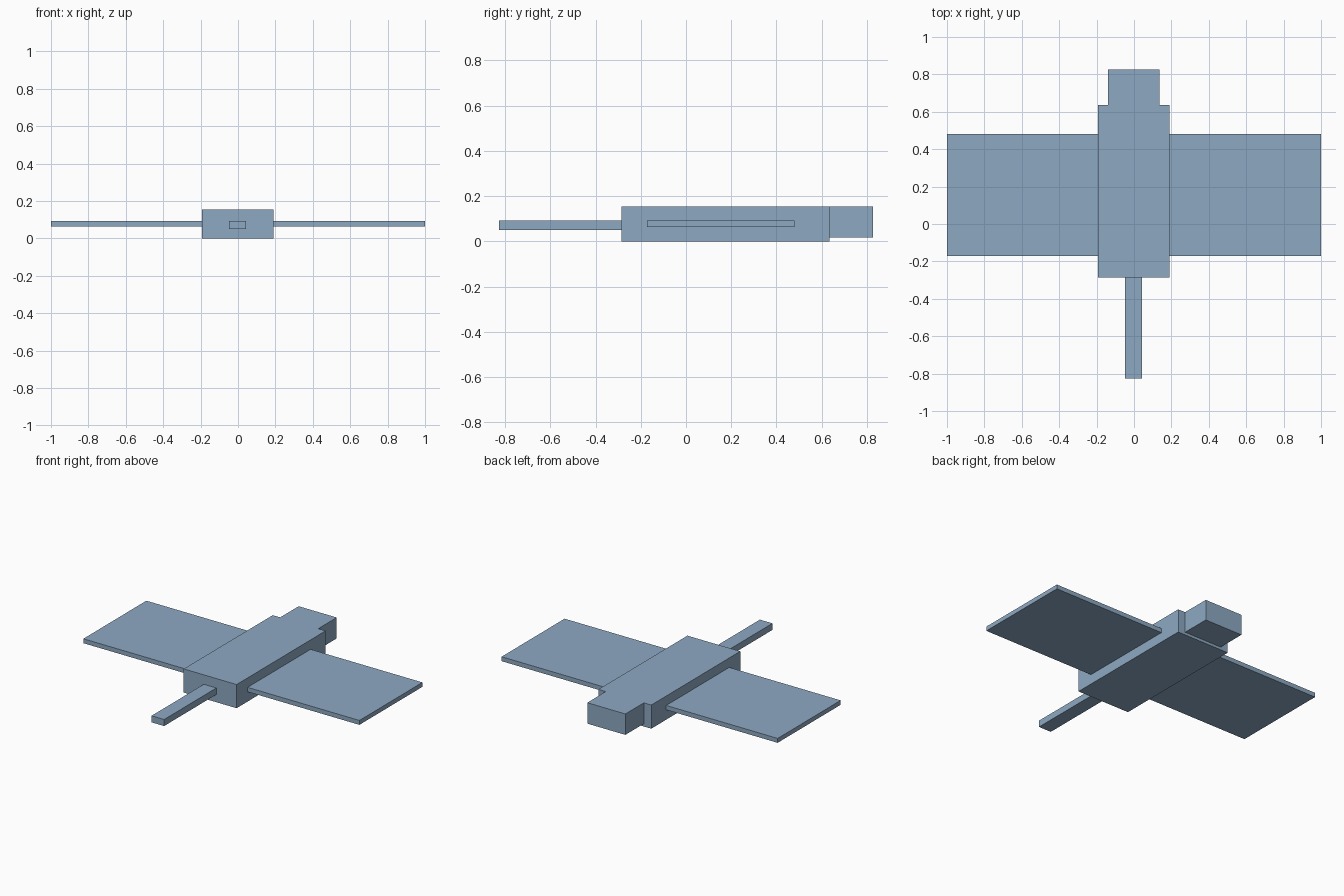
import bpy
from mathutils import Vector

cube = bpy.data.objects.get("Cube")
if cube:
    bpy.data.objects.remove(cube, do_unlink=True)

# Single blue-grey material
BLUE = (0.27, 0.395, 0.54, 1.0)
mat = bpy.data.materials.new("blue_grey")
mat.use_nodes = True
mat.diffuse_color = BLUE
mat.node_tree.nodes["Principled BSDF"].inputs["Base Color"].default_value = BLUE


def box(name, low, high):
    """Add a flat-shaded box spanning two opposite corners."""
    low, high = Vector(low), Vector(high)
    bpy.ops.mesh.primitive_cube_add(size=1)
    obj = bpy.context.object
    obj.name = name
    for v in obj.data.vertices:
        v.co = (low + high) / 2 + v.co * (high - low)
    obj.data.materials.append(mat)
    return obj


# Central body, rear block and front boom
box("body", (-0.193, -0.286, 0), (0.19, 0.635, 0.155))
box("rear_block", (-0.139, 0.635, 0.018), (0.137, 0.826, 0.155))
box("front_boom", (-0.048, -0.826, 0.05), (0.043, -0.286, 0.093))

# Side panels
box("right_panel", (-1, -0.172, 0.064), (-0.193, 0.48, 0.093))
box("left_panel", (0.19, -0.172, 0.064), (1, 0.48, 0.093))
